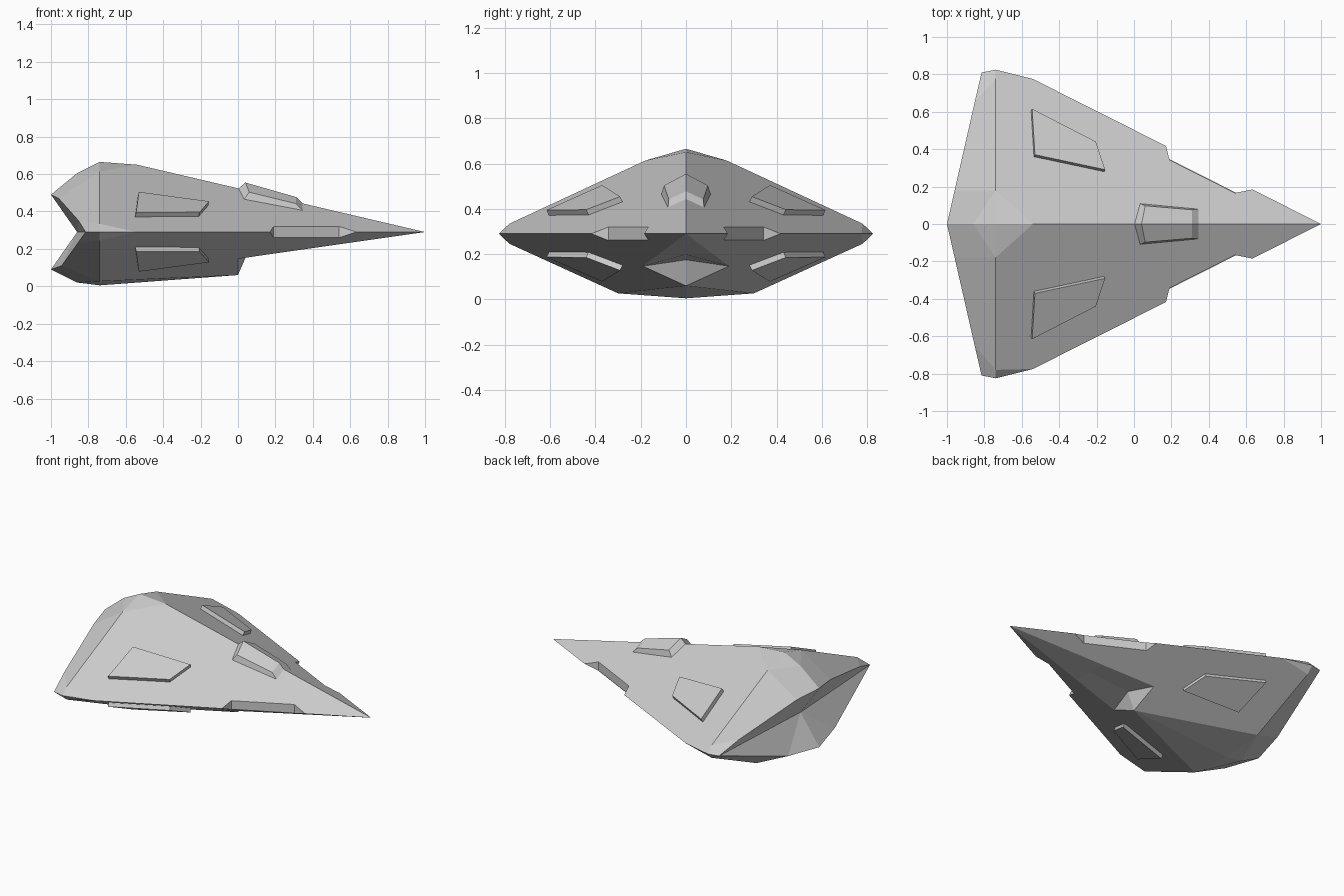
import bpy, bmesh
from mathutils import Vector

if "Cube" in bpy.data.objects:
    bpy.data.objects.remove(bpy.data.objects["Cube"])

MID, EDGE, TOP_K, LOW_K = 0.29, 0.5032, 0.465, -0.457


def skin(x, y, k):
    """Height of the sloped hull plane at a plan position."""
    return MID + k * (EDGE * (1 - x) - abs(y))


def mirrored_mesh(name, pts, faces):
    """Make a mesh from its left half, mirrored over y = 0."""
    bm = bmesh.new()
    for side in (1, -1):
        vs = {key: bm.verts.new((p[0], p[1] * side, p[2])) for key, p in pts.items()}
        for f in faces:
            bm.faces.new([vs[key] for key in f])
    bmesh.ops.remove_doubles(bm, verts=bm.verts, dist=1e-5)
    bmesh.ops.recalc_face_normals(bm, faces=bm.faces)
    me = bpy.data.meshes.new(name)
    bm.to_mesh(me)
    bm.free()
    ob = bpy.data.objects.new(name, me)
    bpy.context.collection.objects.link(ob)
    return ob


def prism(name, low, high):
    """Mirrored pair of solids joining two matching outlines."""
    n = len(low)
    pts = {i: p for i, p in enumerate(list(low) + list(high))}
    faces = [list(range(n)), list(range(n, 2 * n))]
    faces += [[i, (i + 1) % n, n + (i + 1) % n, n + i] for i in range(n)]
    return mirrored_mesh(name, pts, faces)


# Hull: wedge with a notched tail and a stepped belly
hull_pts = {
    'n': (1, 0, MID),
    # upper deck
    't0': (-.54, 0, .65), 't1': (-.74, 0, .665),
    't2': (-.74, .18, .613), 't3': (-.74, .78, .334),
    # wing edge
    'w0': (-.54, .775, MID), 'w1': (-.74, .825, MID), 'w2': (-.815, .81, MID),
    # upper tail rim
    'r0': (-.86, 0, .605), 'a0': (-1, 0, .49),
    'a1': (-.959, .18, .47), 'a2': (-.852, .65, .35),
    'm': (-.86, 0, MID),
    # belly
    'b0': (0, 0, .06), 'b1': (-.74, 0, .005),
    'b2': (-.74, .3, .027), 'b3': (-.74, .78, .246),
    # lower tail rim
    's0': (-.86, 0, .02), 's': (-1, 0, .09),
    's1': (-.943, .25, .11), 's2': (-.854, .64, .235),
    # belly step and intake
    'R': (0, .19, .147), 'C': (.05, 0, .175),
    'F': (.36, .1216, .1985), 'G': (.36, 0, .1985),
}
hull_faces = [f.split() for f in (
    'n t0 t2 t3 w0', 't0 t1 t2', 't3 w1 w0',
    't1 r0 t2', 'r0 a0 a1 t2', 't2 a1 a2 t3', 't3 a2 w2 w1',
    'a0 a1 m', 'a1 a2 m', 'a2 w2 m',
    's s1 m', 's1 s2 m', 's2 w2 m',
    'n w0 b3 b2 b0 R F', 'w0 w1 b3', 'b0 b2 b1',
    'b1 b2 s0', 's0 b2 s1 s', 'b2 b3 s2 s1', 'b3 w1 w2 s2',
    'b0 R C', 'R F G C', 'n F G')]
hull = mirrored_mesh('hull', hull_pts, hull_faces)

# Shallow notches in the leading edges
notch = [(.16, .46), (.19, .343), (.54, .166), (.63, .184), (.72, .3)]
cutter = prism('notch_cutter', [(x, y, .262) for x, y in notch],
               [(x, y, .322) for x, y in notch])
cutter.hide_render = True
cutter.hide_viewport = True
cutter.display_type = 'WIRE'
cut = hull.modifiers.new('edge_notches', 'BOOLEAN')
cut.operation = 'DIFFERENCE'
cut.solver = 'EXACT'
cut.object = cutter

# Raised plates on the upper and lower wing skins
plate = [(-.55, .605), (-.535, .36), (-.16, .28), (-.21, .43)]
for name, k in (('upper_plates', TOP_K), ('lower_plates', LOW_K)):
    normal = Vector((abs(k) * EDGE, abs(k), 1 if k > 0 else -1)).normalized()
    base = [Vector((x, y, skin(x, y, k))) for x, y in plate]
    prism(name, [p - normal * .01 for p in base], [p + normal * .026 for p in base])

# Canopy: bent slab with sloped ends, straddling the top ridge
low = [(0, 0), (.03, .11), (.35, .08), (.35, 0)]
high = [(.04, 0, .04), (.06, .097, .038), (.31, .076, .026), (.31, 0, .026)]
canopy_pts = {i: (x, y, skin(x, y, TOP_K) - .004) for i, (x, y) in enumerate(low)}
canopy_pts.update({i + 4: (x, y, skin(x, y, TOP_K) + h)
                   for i, (x, y, h) in enumerate(high)})
mirrored_mesh('canopy', canopy_pts,
              [(0, 1, 2, 3), (4, 5, 6, 7), (0, 1, 5, 4), (1, 2, 6, 5), (2, 3, 7, 6)])
